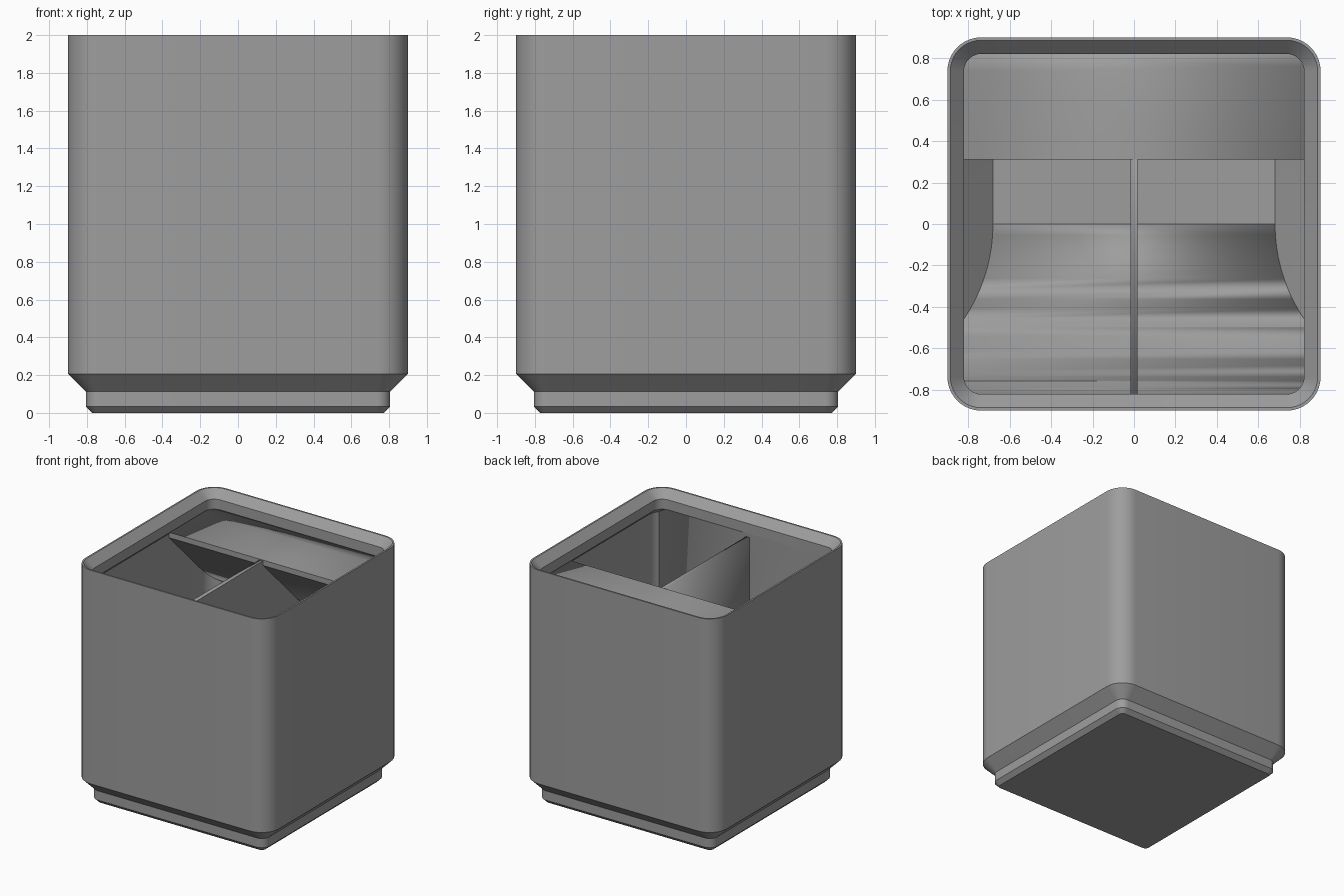
import bpy, bmesh, math

if "Cube" in bpy.data.objects:
    bpy.data.objects.remove(bpy.data.objects["Cube"])

grey = bpy.data.materials.new("matte_grey")
grey.diffuse_color = (0.34, 0.34, 0.34, 1)
grey.use_nodes = True
grey.node_tree.nodes["Principled BSDF"].inputs["Base Color"].default_value = grey.diffuse_color
FLOOR = 0.04
SEG = 10


def finish(name, bm, smooth=True):
    bmesh.ops.recalc_face_normals(bm, faces=bm.faces)
    me = bpy.data.meshes.new(name)
    bm.to_mesh(me)
    bm.free()
    me.materials.append(grey)
    ob = bpy.data.objects.new(name, me)
    bpy.context.collection.objects.link(ob)
    if smooth:
        bpy.ops.object.select_all(action='DESELECT')
        bpy.context.view_layer.objects.active = ob
        ob.select_set(True)
        bpy.ops.object.shade_smooth_by_angle(angle=math.radians(25))
    return ob


def rounded_square(half, r):
    c, pts = half - r, []
    for q, (sx, sy) in enumerate([(1, 1), (-1, 1), (-1, -1), (1, -1)]):
        for i in range(SEG + 1):
            a = math.pi / 2 * (q + i / SEG)
            pts.append((sx * c + r * math.cos(a), sy * c + r * math.sin(a)))
    return pts


def loft(name, levels):
    """Stack rounded squares given as (half width, z, corner radius)."""
    bm = bmesh.new()
    rings = [[bm.verts.new((x, y, z)) for x, y in rounded_square(h, r)]
             for h, z, r in levels]
    n = len(rings[0])
    for a, b in zip(rings, rings[1:]):
        for i in range(n):
            j = (i + 1) % n
            bm.faces.new((a[i], a[j], b[j], b[i]))
    bm.faces.new(rings[0])
    bm.faces.new(rings[-1])
    return finish(name, bm)


def extrude_x(name, profile, half):
    """Extrude a (y, z) profile along x, trimmed to the inside of the walls."""
    bm = bmesh.new()
    a, b = [[bm.verts.new((x, y, z)) for y, z in profile] for x in (-half, half)]
    n = len(profile)
    for i in range(n):
        j = (i + 1) % n
        bm.faces.new((a[i], a[j], b[j], b[i]))
    bm.faces.new(a)
    bm.faces.new(b)
    ob = finish(name, bm)
    mod = ob.modifiers.new("trim", 'BOOLEAN')
    mod.operation = 'INTERSECT'
    mod.solver = 'EXACT'
    mod.object = trim
    return ob


# Stepped foot, outer wall, stacking lip with undercut, inner wall, sloped floor edge
loft("bin_shell", [
    (0.771, 0.0, 0.035), (0.806, 0.035, 0.07), (0.806, 0.113, 0.07),
    (0.9, 0.207, 0.163), (0.9, 2.0, 0.163), (0.886, 2.0, 0.149),
    (0.82, 1.934, 0.083), (0.82, 1.85, 0.083), (0.859, 1.811, 0.122),
    (0.859, FLOOR + 0.179, 0.122), (0.68, FLOOR, 0.03)])

# Helper volume that sits just inside the shell
trim = loft("trim_volume", [
    (0.69, FLOOR - 0.015, 0.03), (0.872, FLOOR + 0.167, 0.135), (0.872, 1.9, 0.135)])
trim.hide_render = True
trim.hide_set(True)

# Curved scoop along the front wall
R = 0.82
arc = [(-R * math.sin(t), FLOOR + R - R * math.cos(t))
       for t in (math.pi / 2 * i / 24 for i in range(25))]
extrude_x("front_scoop",
          arc + [(-R, 1.87), (-0.95, 1.87), (-0.95, 0.0), (0.0, 0.0)], 0.95)

# Label shelf along the back wall with a sloped underside
extrude_x("label_shelf", [(0.31, 1.825), (0.95, 1.825), (0.95, 1.14), (0.31, 1.78)], 0.95)

# Thin wall between the two compartments
extrude_x("divider", [(-0.95, 0.0), (0.95, 0.0), (0.95, 1.82), (-0.95, 1.82)], 0.017)
